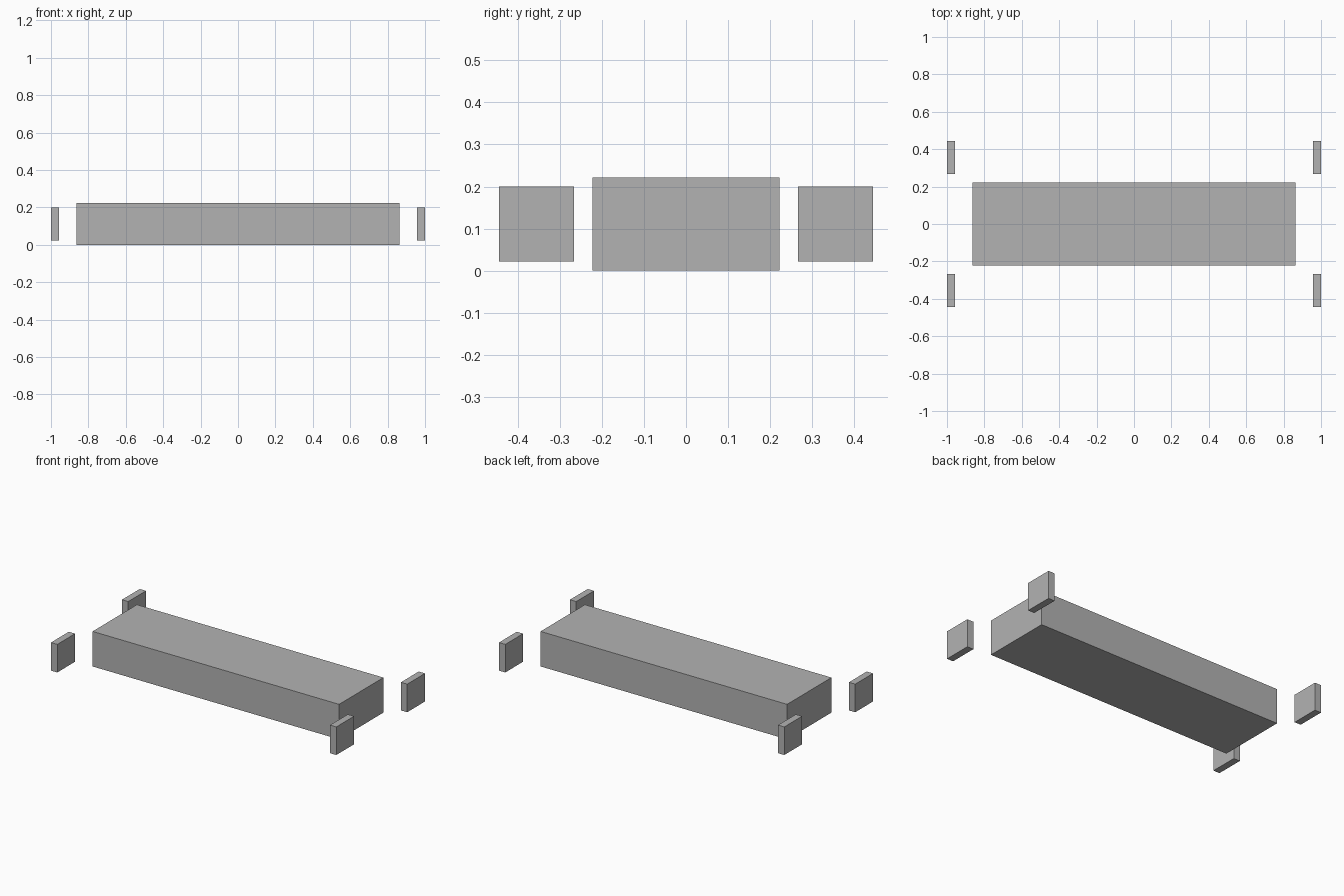
import bpy

default = bpy.data.objects.get("Cube")
if default:
    bpy.data.objects.remove(default, do_unlink=True)

# Single plain grey
GREY = (0.45, 0.45, 0.45, 1.0)
grey = bpy.data.materials.new("plain_grey")
grey.use_nodes = True
grey.diffuse_color = GREY
grey.node_tree.nodes["Principled BSDF"].inputs["Base Color"].default_value = GREY


def box(name, centre, size):
    """Add a sharp-edged box with its size applied to the mesh."""
    bpy.ops.mesh.primitive_cube_add(size=1, location=centre)
    obj = bpy.context.object
    obj.name = name
    obj.scale = size
    bpy.ops.object.transform_apply(location=False, rotation=False, scale=True)
    obj.data.materials.append(grey)
    return obj


# Long central body, resting on the ground
HEIGHT = 0.222
body = box("body", (0, 0, HEIGHT / 2), (1.728, 2 * HEIGHT, HEIGHT))

# Four detached square plates, one beyond each corner
THICK, SIDE = 0.044, 0.178
for x_name, sx in (("left", 1), ("right", -1)):
    for y_name, sy in (("front", -1), ("back", 1)):
        box(f"{y_name}_{x_name}_plate",
            (sx * (1 - THICK / 2), sy * 0.355, HEIGHT / 2),
            (THICK, SIDE, SIDE))
